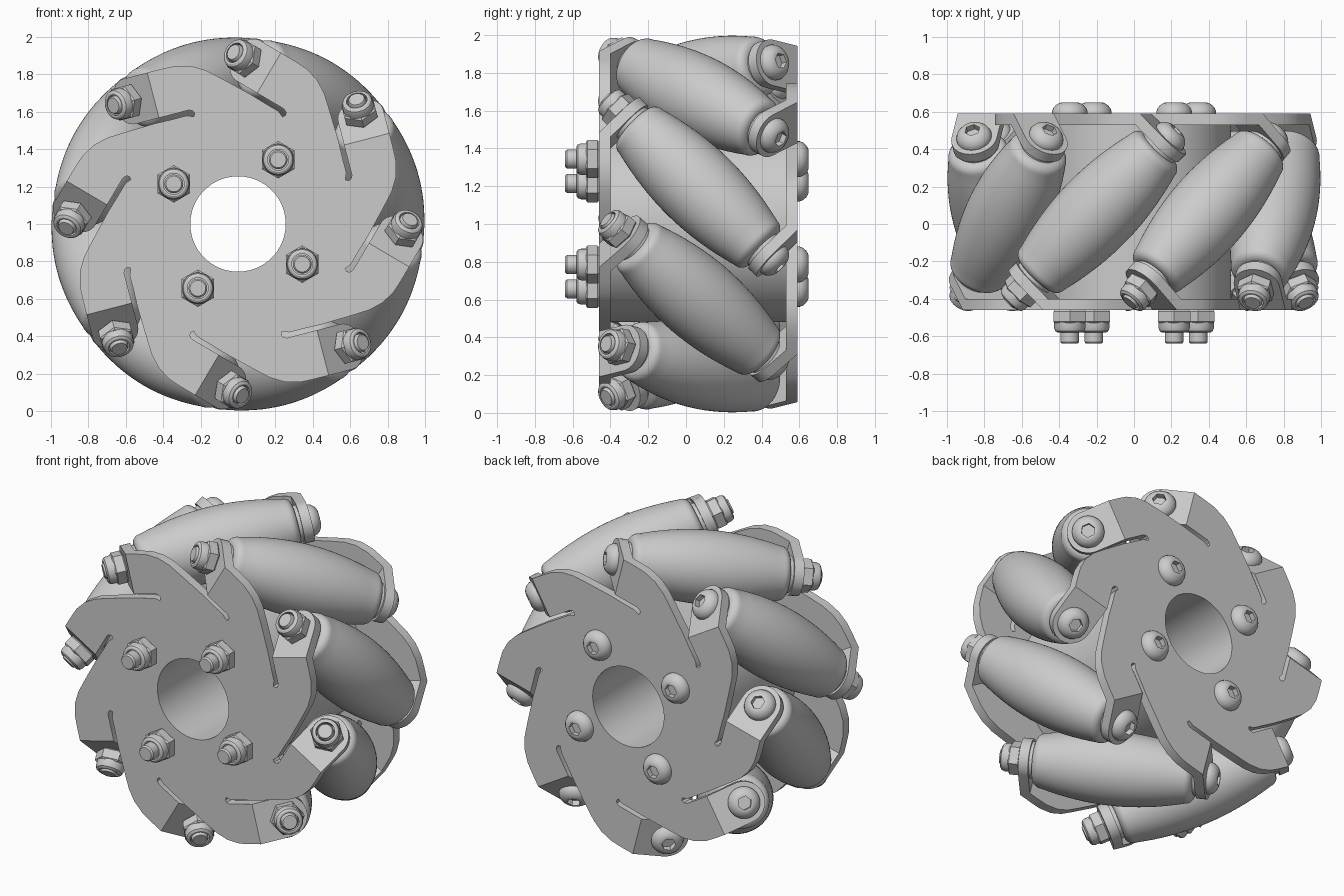
import bpy, bmesh, math
from math import sin, cos, pi, radians, sqrt
from mathutils import Matrix

cube = bpy.data.objects.get("Cube")
if cube:
    bpy.data.objects.remove(cube)

GREY = (0.6, 0.6, 0.6, 1)
mat = bpy.data.materials.new("plain grey")
mat.use_nodes = True
mat.diffuse_color = GREY
mat.node_tree.nodes["Principled BSDF"].inputs["Base Color"].default_value = GREY

COUNT = 8
AXIS_R = 0.78        # distance from the wheel axle to each roller axis
HALF = 0.48          # half length of a roller
TAB_OUT = 0.56       # outer face of the mounting tab along the roller axis
THICK = 0.06
made = []


def place(name, mesh, matrix):
    ob = bpy.data.objects.new(name, mesh)
    bpy.context.collection.objects.link(ob)
    ob.matrix_world = matrix
    made.append(ob)
    return ob


def lathe(name, *parts):
    """Revolve (profile, sides) pairs around z; a closed profile makes a ring."""
    bm = bmesh.new()
    for profile, sides, closed in parts:
        rings = [[bm.verts.new((r * cos(2 * pi * i / sides), r * sin(2 * pi * i / sides), z))
                  for i in range(sides)] for r, z in profile]
        pairs = list(zip(rings, rings[1:]))
        if closed:
            pairs.append((rings[-1], rings[0]))
        else:
            bm.faces.new(rings[0])
            bm.faces.new(rings[-1])
        for a, b in pairs:
            for i in range(sides):
                j = (i + 1) % sides
                bm.faces.new((a[i], a[j], b[j], b[i]))
    bmesh.ops.recalc_face_normals(bm, faces=bm.faces)
    mesh = bpy.data.meshes.new(name)
    bm.to_mesh(mesh)
    bm.free()
    mesh.materials.append(mat)
    return mesh


def baked(ob):
    """Evaluate an object to a plain mesh and drop the object."""
    dg = bpy.context.evaluated_depsgraph_get()
    dg.update()
    mesh = bpy.data.meshes.new_from_object(ob.evaluated_get(dg))
    bpy.data.objects.remove(ob)
    mesh.materials.clear()
    mesh.materials.append(mat)
    return mesh


def sheet(name, *outlines):
    """Flat sheet metal from 2D outlines, later ones being holes."""
    cu = bpy.data.curves.new(name, "CURVE")
    cu.dimensions = "2D"
    cu.fill_mode = "BOTH"
    cu.extrude = THICK / 2
    for pts in outlines:
        sp = cu.splines.new("POLY")
        sp.points.add(len(pts) - 1)
        for p, (x, y) in zip(sp.points, pts):
            p.co = (x, y, 0, 1)
        sp.use_cyclic_u = True
    ob = bpy.data.objects.new(name, cu)
    bpy.context.collection.objects.link(ob)
    return baked(ob)


def T(x, y, z):
    return Matrix.Translation((x, y, z))


def R(deg, axis):
    return Matrix.Rotation(radians(deg), 4, axis)


def spoke(deg):
    """Frame at the wheel centre: x tangential, y radial, z along the axle."""
    a = radians(deg)
    return T(0, 0.065, 1) @ Matrix(((-sin(a), cos(a), 0, 0), (0, 0, 1, 0),
                                    (cos(a), sin(a), 0, 0), (0, 0, 0, 1)))


FLIP = R(180, "Y")

# Side plate outline: one swept lobe repeated around the hub
bend = TAB_OUT * sqrt(2) - 0.525
lobe = [(-0.36, 0.53), (-0.30, 0.59), (-0.236, 0.657), (-0.11, 0.775), (-0.04, 0.838),
        (0.03, 0.88), (0.11, 0.902), (0.18, 0.905), (bend, 0.905), (bend, 0.655),
        (0.10, 0.655), (0.082, 0.645), (0.076, 0.63), (0.085, 0.615)]
outline = []
for k in range(COUNT):
    for t, r in lobe:
        a, d = math.atan2(t, r) + 2 * pi * k / COUNT, math.hypot(t, r)
        outline.append((d * sin(a), d * cos(a)))
bore = [(0.255 * cos(2 * pi * i / 64), 0.255 * sin(2 * pi * i / 64)) for i in range(64)]
plate = sheet("side_plate", outline, bore)

# Bent tab with a rounded end
W = 0.125
back = (0.525 - TAB_OUT / sqrt(2)) * sqrt(2)
tab = sheet("tab", [(back, -W)] + [(-W * cos(a), W * sin(a)) for a in
            [pi * (i / 20 - 0.5) for i in range(21)]] + [(back, W)])

# Barrel roller whose curve follows the wheel rim
def rim(s):
    return 1 - sqrt(AXIS_R ** 2 + s * s / 2)


FIL = 0.05
barrel = [((HALF - FIL) * i / 8, rim((HALF - FIL) * i / 8)) for i in range(9)]
edge = rim(HALF - FIL)
barrel += [(HALF - FIL + FIL * sin(a), edge - FIL + FIL * cos(a))
           for a in [pi / 12 * i for i in range(1, 7)]]
profile = [(r, -s) for s, r in reversed(barrel[1:])] + [(r, s) for s, r in barrel]
roller = lathe("roller", (profile, 64, False))

# Fasteners
washer = lathe("washer", ([(0.11, 0), (0.11, 0.02)], 32, False))
shaft = lathe("shaft", ([(0.05, -TAB_OUT), (0.05, 0.675), (0.042, 0.69)], 24, False))
stud = lathe("stud", ([(0.05, 0), (0.05, 0.17), (0.042, 0.18)], 24, False))
nut = lathe("lock_nut",
            ([(0.092, 0), (0.1, 0.008), (0.1, 0.062), (0.09, 0.07)], 6, False),
            ([(0.084, 0.06), (0.084, 0.095), (0.078, 0.112), (0.066, 0.12),
              (0.056, 0.12), (0.056, 0.06)], 32, True))
dome = lathe("bolt_head", ([(0.095, 0), (0.095, 0.012), (0.088, 0.03), (0.074, 0.046),
                            (0.058, 0.056), (0.048, 0.059)], 32, False))
cutter = place("socket_cutter", lathe("socket", ([(0.042, 0.025), (0.042, 0.1)], 6, False)),
               Matrix())
cutter.hide_render = True
blank = place("blank", dome, Matrix())
cut = blank.modifiers.new("socket", "BOOLEAN")
cut.object = cutter
cut.operation = "DIFFERENCE"
cut.solver = "EXACT"
made.clear()
head = baked(blank)
bpy.data.objects.remove(cutter)

# Hub drum and thin bore tube
base = spoke(14.5)
place("hub_drum", lathe("hub_drum", ([(0.52, -0.47), (0.52, 0.47), (0.255, 0.47),
                                      (0.255, -0.47)], 64, True)), base)

# Front and back plates
for name, turn in (("front_plate", Matrix()), ("back_plate", FLIP)):
    place(name, plate, base @ turn @ T(0, 0, -0.495))

# Rollers with their tabs, washers, nuts and bolt heads
for k in range(COUNT):
    axis = spoke(14.5 + 360 / COUNT * k) @ T(0, AXIS_R, 0) @ R(135, "Y")
    n = str(k + 1)
    place("roller_" + n, roller, axis)
    place("roller_shaft_" + n, shaft, axis)
    for side, turn in (("front", Matrix()), ("back", FLIP)):
        end = axis @ turn
        place(f"{side}_washer_{n}", washer, end @ T(0, 0, HALF))
        place(f"{side}_tab_{n}", tab, end @ T(0, 0, TAB_OUT - THICK / 2))
    place("roller_nut_" + n, nut, axis @ T(0, 0, TAB_OUT))
    place("roller_bolt_head_" + n, head, axis @ FLIP @ T(0, 0, TAB_OUT))

# Four hub bolts
for k in range(4):
    a = radians(58 + 90 * k)
    x, z = 0.405 * cos(a), 1 + 0.405 * sin(a)
    front = T(x, -0.46, z) @ R(90, "X") @ R(30, "Z")
    place(f"hub_nut_{k + 1}", nut, front)
    place(f"hub_stud_{k + 1}", stud, front)
    place(f"hub_bolt_head_{k + 1}", head, T(x, 0.59, z) @ R(-90, "X"))

# Smooth the round surfaces, keeping real edges sharp
bpy.ops.object.select_all(action="DESELECT")
for ob in made:
    ob.select_set(True)
bpy.context.view_layer.objects.active = made[0]
bpy.ops.object.shade_smooth_by_angle(angle=radians(30))
